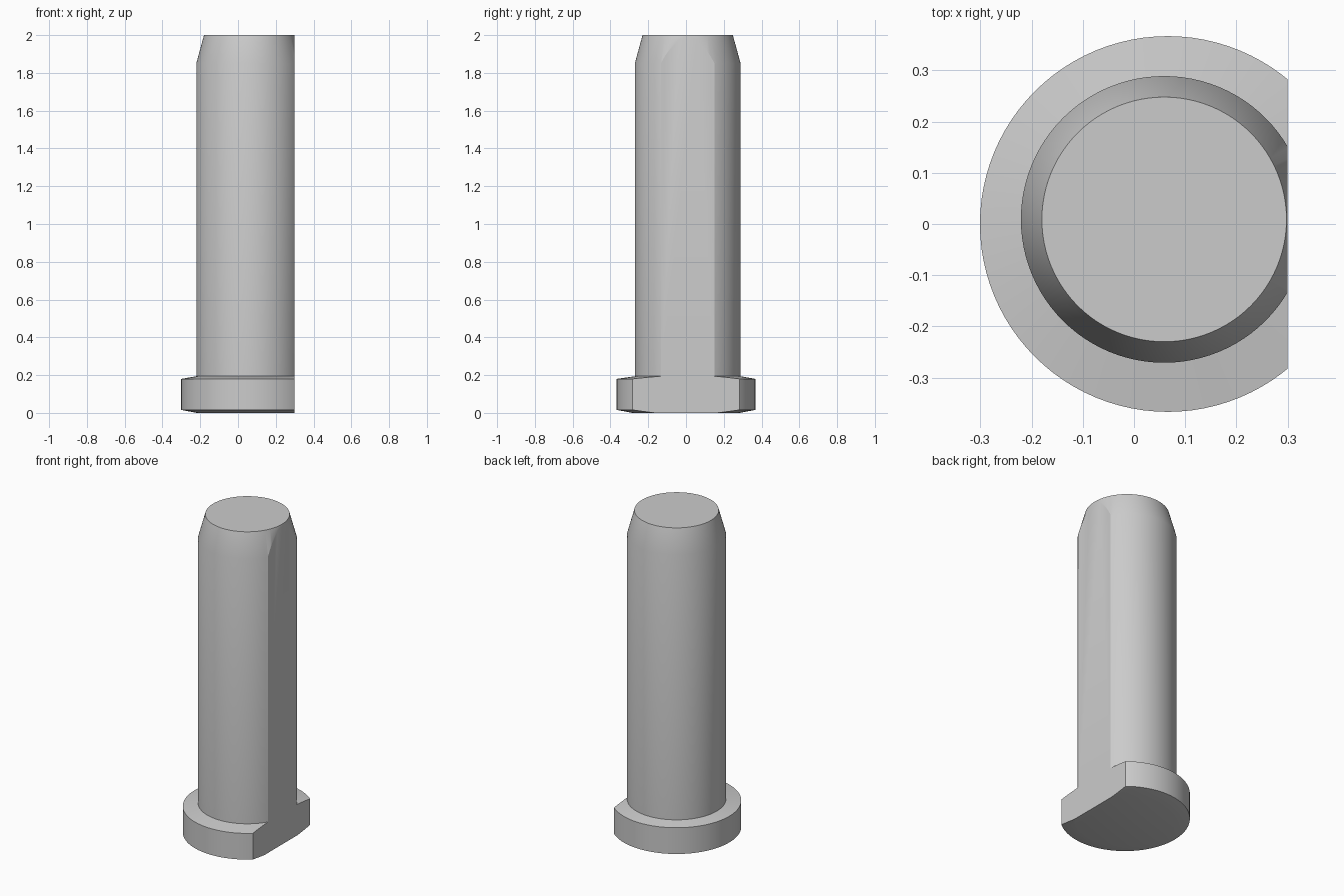
import bpy
import bmesh
import math

SEGMENTS = 96
FLAT_X = 0.3

cube = bpy.data.objects.get("Cube")
if cube:
    bpy.data.objects.remove(cube, do_unlink=True)

# Plain grey finish
grey = bpy.data.materials.new("plain grey")
grey.use_nodes = True
colour = (0.6, 0.6, 0.6, 1)
grey.diffuse_color = colour
grey.node_tree.nodes["Principled BSDF"].inputs["Base Color"].default_value = colour

# Axes of the head and of the slightly offset shank
HEAD = (0.066, 0.0)
SHANK = (0.059, 0.009)

# Turned profile: axis, radius, height
profile = [
    (HEAD, 0.285, 0.0),      # underside
    (HEAD, 0.367, 0.016),    # lower rim
    (HEAD, 0.367, 0.18),     # upper rim
    (SHANK, 0.28, 0.194),    # foot of shank
    (SHANK, 0.28, 1.85),     # start of taper
    (SHANK, 0.239, 2.0),     # tip
]


def ring(bm, axis, radius, z):
    angles = (math.tau * i / SEGMENTS for i in range(SEGMENTS))
    return [bm.verts.new((axis[0] + radius * math.cos(a),
                          axis[1] + radius * math.sin(a), z)) for a in angles]


bm = bmesh.new()
rings = [ring(bm, *row) for row in profile]
for low, high in zip(rings, rings[1:]):
    for i in range(SEGMENTS):
        j = (i + 1) % SEGMENTS
        bm.faces.new((low[i], low[j], high[j], high[i]))
bm.faces.new(rings[0][::-1])
bm.faces.new(rings[-1])

# Flat cut down one side of the head and shank
bmesh.ops.bisect_plane(bm, geom=bm.verts[:] + bm.edges[:] + bm.faces[:],
                       plane_co=(FLAT_X, 0, 0), plane_no=(1, 0, 0),
                       clear_outer=True)
bmesh.ops.edgeloop_fill(bm, edges=[e for e in bm.edges if e.is_boundary])
bmesh.ops.recalc_face_normals(bm, faces=bm.faces[:])

mesh = bpy.data.meshes.new("headed_pin")
bm.to_mesh(mesh)
bm.free()
mesh.materials.append(grey)
pin = bpy.data.objects.new("headed_pin", mesh)
bpy.context.collection.objects.link(pin)

bpy.ops.object.select_all(action="DESELECT")
pin.select_set(True)
bpy.context.view_layer.objects.active = pin
bpy.ops.object.shade_smooth_by_angle(angle=math.radians(28))
